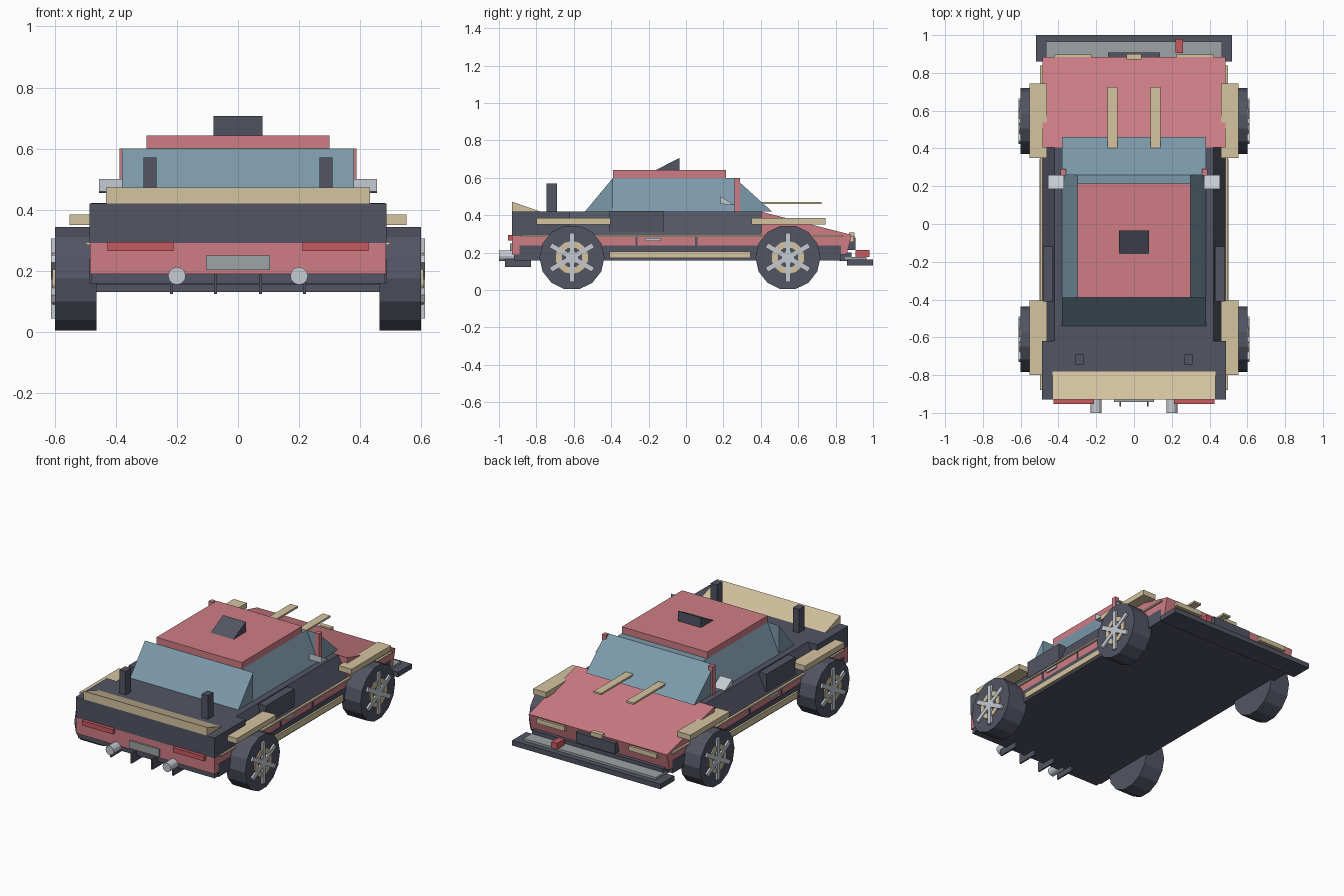
import bpy, bmesh, math
from mathutils import Matrix, Vector

if "Cube" in bpy.data.objects:
    bpy.data.objects.remove(bpy.data.objects["Cube"])


def mat(name, rgb):
    m = bpy.data.materials.new(name)
    m.diffuse_color = (*rgb, 1)
    m.use_nodes = True
    m.node_tree.nodes["Principled BSDF"].inputs["Base Color"].default_value = m.diffuse_color
    return m


DARK = mat("charcoal", (0.085, 0.09, 0.125))
RED = mat("soft_red", (0.62, 0.205, 0.235))
LAMP = mat("deep_red", (0.56, 0.10, 0.12))
TAN = mat("tan", (0.66, 0.55, 0.35))
GLASS = mat("blue_glass", (0.20, 0.32, 0.40))
SILVER = mat("silver", (0.56, 0.60, 0.65))
GREY = mat("grey_metal", (0.34, 0.37, 0.38))


def finish(name, bm, material):
    bmesh.ops.recalc_face_normals(bm, faces=bm.faces)
    me = bpy.data.meshes.new(name)
    bm.to_mesh(me)
    bm.free()
    me.materials.append(material)
    ob = bpy.data.objects.new(name, me)
    bpy.context.collection.objects.link(ob)
    return ob


def prism(name, pts, axis, lo, hi, material):
    """Extrude a profile: axis 'x' takes (y, z) points, axis 'y' takes (x, z)."""
    bm = bmesh.new()
    at = (lambda p, d: (d, p[0], p[1])) if axis == 'x' else (lambda p, d: (p[0], d, p[1]))
    a = [bm.verts.new(at(p, lo)) for p in pts]
    b = [bm.verts.new(at(p, hi)) for p in pts]
    bm.faces.new(a)
    bm.faces.new(b[::-1])
    for i in range(len(pts)):
        j = (i + 1) % len(pts)
        bm.faces.new((a[i], a[j], b[j], b[i]))
    return finish(name, bm, material)


def box(name, x, y, z, material):
    pts = [(y[0], z[0]), (y[1], z[0]), (y[1], z[1]), (y[0], z[1])]
    return prism(name, pts, 'x', x[0], x[1], material)


def pair(name, x, y, z, material):
    """Box on the right and its mirror on the left."""
    box(name + "_right", x, y, z, material)
    box(name + "_left", (-x[1], -x[0]), y, z, material)


def cylinder(name, center, radius, depth, sides, axis, material):
    bm = bmesh.new()
    bmesh.ops.create_cone(bm, cap_ends=True, segments=sides, radius1=radius,
                          radius2=radius, depth=depth)
    rot = Matrix.Rotation(math.pi / 2, 4, 'Y' if axis == 'x' else 'X')
    bm.transform(Matrix.Translation(center) @ rot)
    return finish(name, bm, material)


def ring(name, center, outer, inner, depth, sides, material):
    """Flat ring around the x axis."""
    bm = bmesh.new()
    loops = []
    for r, d in ((outer, -1), (outer, 1), (inner, 1), (inner, -1)):
        loops.append([bm.verts.new(Vector(center) + Vector((
            d * depth / 2, r * math.sin(math.tau * i / sides), r * math.cos(math.tau * i / sides))))
            for i in range(sides)])
    for k in range(4):
        p, q = loops[k], loops[(k + 1) % 4]
        for i in range(sides):
            j = (i + 1) % sides
            bm.faces.new((p[i], p[j], q[j], q[i]))
    return finish(name, bm, material)


# Lower body with the sloping hood
prism("body_and_hood", [(-.93, .19), (.86, .19), (.885, .295), (.405, .418), (.405, .29), (-.93, .29)],
      'x', -.485, .485, RED)
box("underbody", (-.488, .488), (-.89, .83), (.158, .238), DARK)
box("rear_valance", (-.48, .48), (-.92, -.88), (.158, .19), DARK)

# Upper body: sloped shoulders, then full-width rear deck
prism("shoulders", [(-.485, .29), (.485, .29), (.42, .42), (-.42, .42)], 'y', -.63, .405, DARK)
box("rear_deck", (-.487, .487), (-.93, -.62), (.29, .42), DARK)
pair("side_scoop", (.43, .482), (-.41, -.12), (.31, .422), DARK)

# Cabin glass
prism("rear_window", [(-.54, .42), (-.39, .42), (-.39, .60)], 'x', -.38, .38, GLASS)
prism("windshield", [(.26, .42), (.46, .42), (.26, .60)], 'x', -.38, .38, GLASS)
prism("side_windows", [(-.38, .42), (.38, .42), (.30, .60), (-.30, .60)], 'y', -.39, .26, GLASS)

# Roof, pillars and scoop
box("roof", (-.30, .30), (-.39, .215), (.60, .642), RED)
pair("pillar", (.36, .388), (.258, .29), (.42, .60), RED)
prism("roof_scoop", [(-.16, .642), (-.035, .642), (-.035, .706)], 'x', -.08, .08, DARK)

# Mirrors and hood bars
for s, lo, hi in (("right", .37, .455), ("left", -.455, -.37)):
    prism("mirror_" + s, [(.185, .46), (.26, .455), (.185, .50)], 'x', lo, hi, SILVER)
pair("hood_bar", (.088, .14), (.40, .725), (.459, .471), TAN)

# Tail spoiler and posts
prism("tail_spoiler", [(-.93, .42), (-.78, .42), (-.93, .472)], 'x', -.432, .432, TAN)
pair("tail_post", (.267, .31), (-.745, -.69), (.42, .57), DARK)

# Side trim, skirts, flares, handles and door gaps
pair("trim_strip", (.484, .498), (-.88, .84), (.284, .294), TAN)
pair("side_skirt", (.48, .50), (-.41, .345), (.17, .207), TAN)
pair("rear_flare", (.46, .552), (-.80, -.405), (.35, .384), TAN)
pair("front_flare", (.46, .552), (.35, .745), (.35, .384), TAN)
pair("door_handle", (.48, .494), (-.22, -.135), (.262, .278), SILVER)
for i, y in enumerate((-.265, .055)):
    pair(f"door_gap_{i}", (.48, .489), (y - .006, y + .006), (.235, .285), DARK)

# Rear lights, plate, exhausts and diffuser fins
pair("tail_light", (.212, .427), (-.952, -.92), (.264, .294), LAMP)
box("rear_plate", (-.105, .105), (-.942, -.925), (.202, .25), GREY)
for s, x in (("right", .2), ("left", -.2)):
    cylinder("exhaust_" + s, (x, -.945, .183), .029, .11, 12, 'y', SILVER)
for i, x in enumerate((-.218, -.073, .073, .218)):
    box(f"diffuser_fin_{i}", (x - .005, x + .005), (-.967, -.83), (.123, .187), DARK)

# Front bumper, hook, lamps and grille
box("front_splitter", (-.52, .52), (.86, 1.0), (.13, .162), DARK)
box("bumper_plate", (-.465, .465), (.85, .965), (.162, .176), GREY)
box("bumper_support", (-.46, .46), (.82, .885), (.155, .20), DARK)
box("tow_hook", (.22, .26), (.905, .98), (.176, .215), LAMP)
pair("headlight", (.225, .42), (.86, .897), (.258, .288), TAN)
box("grille", (-.137, .137), (.86, .907), (.215, .282), DARK)
box("nose_badge", (-.04, .04), (.872, .90), (.275, .308), TAN)

# Wheels: tyre, ring, hub and crossed spoke bars
for end, y in (("rear", -.61), ("front", .545)):
    for side, s in (("right", 1), ("left", -1)):
        tag = f"{end}_{side}"
        cylinder("tyre_" + tag, (s * .532, y, .174), .174, .136, 14, 'x', DARK)
        ring("wheel_ring_" + tag, (s * .601, y, .174), .088, .055, .012, 14, TAN)
        cylinder("hub_" + tag, (s * .602, y, .174), .035, .016, 12, 'x', SILVER)
        bm = bmesh.new()
        for k in range(3):
            m = (Matrix.Translation((s * .606, y, .174)) @ Matrix.Rotation(k * math.pi / 3, 4, 'X')
                 @ Matrix.Diagonal((.012, .028, .262, 1)))
            bmesh.ops.create_cube(bm, size=1, matrix=m)
        finish("spokes_" + tag, bm, SILVER)
